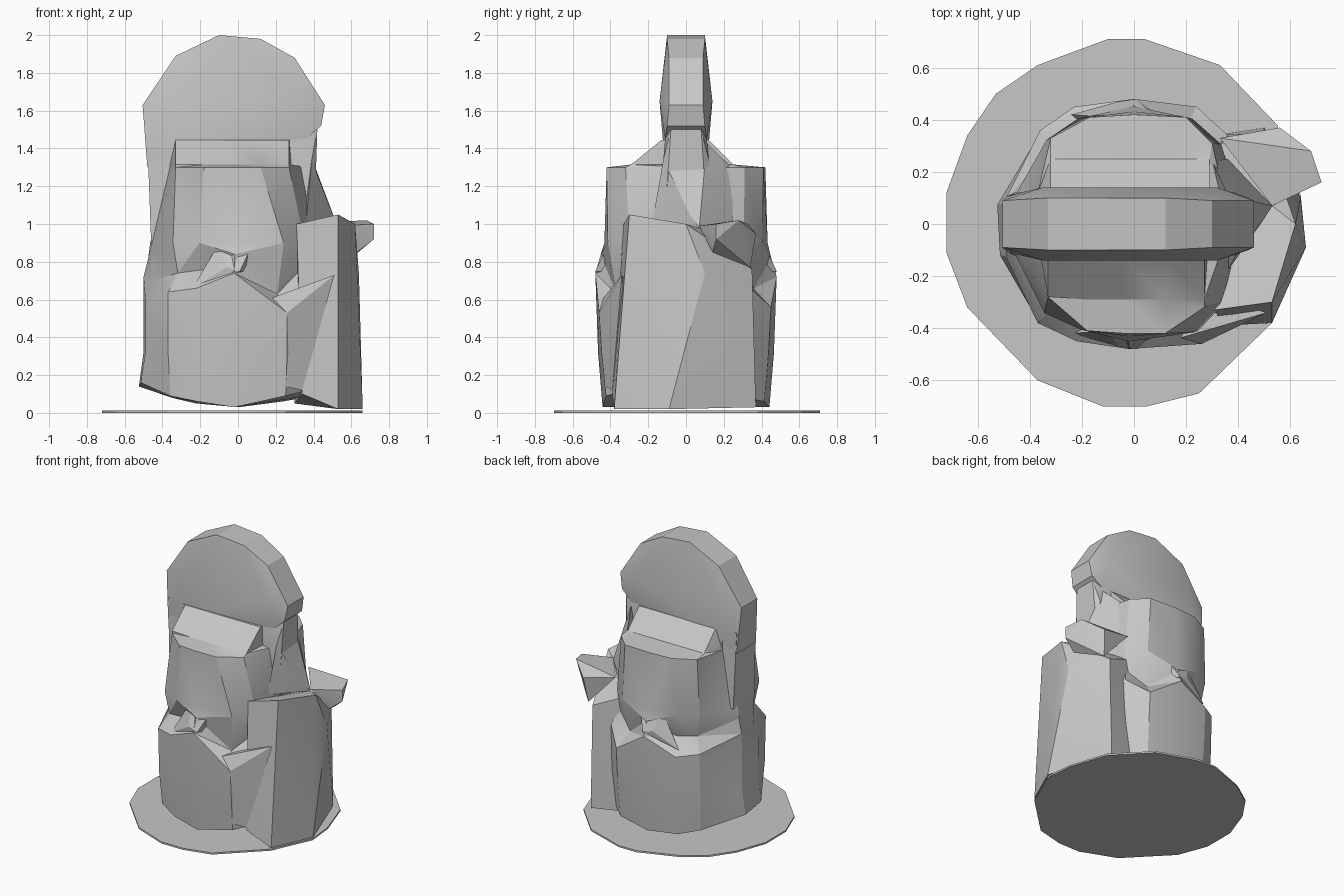
import bpy
import bmesh
from math import radians

cube = bpy.data.objects.get("Cube")
if cube:
    bpy.data.objects.remove(cube, do_unlink=True)

# single plain material
GREY = 0.57
stone = bpy.data.materials.new("plain_grey")
stone.use_nodes = True
stone.diffuse_color = (GREY, GREY, GREY, 1)
stone.node_tree.nodes["Principled BSDF"].inputs["Base Color"].default_value = (GREY, GREY, GREY, 1)


def finish(name, bm):
    bmesh.ops.recalc_face_normals(bm, faces=bm.faces[:])
    mesh = bpy.data.meshes.new(name)
    bm.to_mesh(mesh)
    bm.free()
    mesh.materials.append(stone)
    obj = bpy.data.objects.new(name, mesh)
    bpy.context.collection.objects.link(obj)
    bpy.ops.object.select_all(action='DESELECT')
    obj.select_set(True)
    bpy.context.view_layer.objects.active = obj
    bpy.ops.object.shade_smooth_by_angle(angle=radians(22))
    return obj


def hull(name, points):
    """Faceted chunk wrapped around a few corner points."""
    bm = bmesh.new()
    for p in points:
        bm.verts.new(p)
    result = bmesh.ops.convex_hull(bm, input=bm.verts[:])
    loose = {v for v in result["geom_interior"] if isinstance(v, bmesh.types.BMVert)}
    bmesh.ops.delete(bm, geom=list(loose), context='VERTS')
    return finish(name, bm)


def loft(name, rings):
    """Skin stacked rings of equal point count, capped at both ends."""
    bm = bmesh.new()
    loops = [[bm.verts.new(p) for p in ring] for ring in rings]
    count = len(loops[0])
    for low, high in zip(loops, loops[1:]):
        for i in range(count):
            j = (i + 1) % count
            bm.faces.new((low[i], low[j], high[j], high[i]))
    bm.faces.new(loops[0][::-1])
    bm.faces.new(loops[-1])
    bmesh.ops.triangulate(bm, faces=bm.faces[:])
    return finish(name, bm)


def slab(name, profile):
    """Upright slab: each entry is x, z and half thickness."""
    return hull(name, [(x, s * t, z) for x, z, t in profile for s in (-1, 1)])


# thin ground disc
rim = [(-.12, -.70), (.05, -.70), (.25, -.65), (.53, -.38), (.66, -.09),
       (.64, .11), (.55, .38), (.33, .61), (.04, .71), (-.10, .71),
       (-.37, .61), (-.53, .50), (-.64, .34), (-.72, .12), (-.72, -.11),
       (-.64, -.32), (-.37, -.60)]
loft("base_disc", [[(x, y, z) for x, y in rim] for z in (0, .012)])

# main body: base outline below, narrower shoulder outline above
plan = [(-.02, -.48), (.26, -.46), (.38, -.33), (.45, 0), (.36, .34),
        (.24, .45), (0, .48), (-.23, .45), (-.36, .36), (-.50, .08),
        (-.49, -.13), (-.37, -.38), (-.22, -.45)]
shoulder = [(-.04, -.42), (.12, -.42), (.27, -.32), (.37, 0), (.30, .31),
            (.20, .41), (0, .42), (-.17, .41), (-.32, .33), (-.37, .12),
            (-.36, -.12), (-.33, -.28), (-.18, -.41)]
foot = [.03, .09, .12, .10, .08, .06, .03, .05, .08, .14, .16, .09, .06]
lip = [.74, .53, .66, .7, .66, .56, .72, .62, .64, .72, .60, .64, .66]
waist = [.94, .80, .88, .95, .88, .80, .94, .78, .86, .95, .93, .86, .78]


def ring(outline, sx, sy, z):
    return [(x * sx, y * sy, z) for x, y in outline]


def roof_ring(front, back, z):
    return [(min(.29, x), max(front, min(back, y)), z) for x, y in shoulder]


loft("body", [
    [(x * (1.05 if x < -.4 else .97), y * .92, z) for (x, y), z in zip(plan, foot)],
    ring(plan, 1, .97, .32),
    [(x, y, z) for (x, y), z in zip(plan, lip)],
    [(x * w, y * w, z + .10) for (x, y), w, z in zip(plan, waist, lip)],
    ring(plan, .93, .90, .90),
    ring(shoulder, 1, 1, 1.30),
    roof_ring(-.29, .25, 1.315),
    roof_ring(-.13, .12, 1.445),
])

# wedge noses below the upper block, front and back
for side, label in ((-1, "front"), (1, "back")):
    hull(f"{label}_nose", [(x, side * y, z) for x, y, z in (
        (-.24, .42, .66), (-.10, .41, .90), (-.06, .47, .77), (.08, .41, .90),
        (.01, .48, .75), (-.12, .32, .70), (.08, .34, .74))])

# cheek closing the lower front against the side block
hull("front_cheek", [
    (.34, -.39, .12), (.51, -.34, .73), (.26, -.46, .53), (.25, -.43, .14),
    (.10, -.46, .58), (.30, -.28, .65), (.30, -.28, .20)])

# tall rounded fin and the neck that carries it
slab("fin", [(-.10, 2, .10), (.12, 1.98, .10), (.30, 1.88, .09), (.46, 1.63, .09),
             (.44, 1.52, .10), (-.33, 1.89, .10), (-.505, 1.63, .09),
             (-.35, 1.65, .14), (.32, 1.65, .14), (-.48, 1.30, .11), (.36, 1.45, .11)])
slab("neck", [(.42, 1.50, .08), (.36, 1.46, .11), (-.48, 1.45, .11), (-.46, .90, .12),
              (.39, 1.34, .12), (.40, .90, .12)])

# narrow web from the neck down to the side block
hull("neck_web", [
    (.39, -.12, 1.34), (.36, .11, 1.43), (.53, .07, .98), (.50, .02, 1.05),
    (.36, -.18, 1.0), (.30, .24, 1.30), (.36, .25, .95)])

# tall block against the left side
hull("side_block", [
    (.53, -.38, .02), (.66, -.09, .02), (.50, .37, .03), (.34, -.39, .10),
    (.30, .34, .05), (.53, -.30, 1.05), (.62, 0, 1.0), (.53, .07, .98), (.50, .35, .76),
    (.31, -.33, 1.0), (.30, .30, .85), (.64, .10, .74)])

# bracket sticking out near the top of the block
hull("bracket", [
    (.53, .07, .99), (.56, .37, .95), (.68, .28, 1.02), (.72, .16, 1.0),
    (.72, .16, .92), (.54, .34, .77), (.63, .14, .85), (.33, .33, 1.0)])
